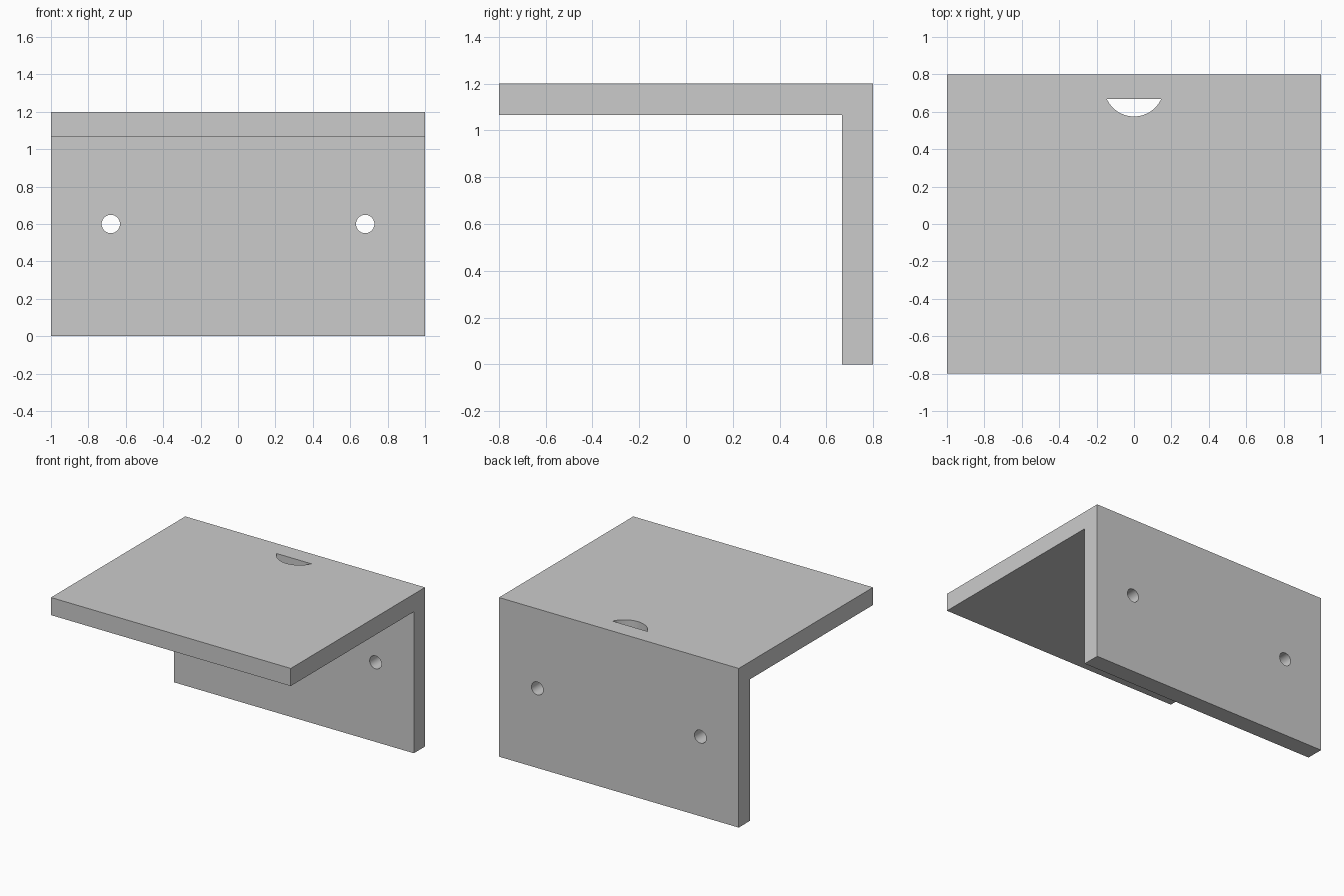
import bpy, bmesh, math
from mathutils import Vector

if "Cube" in bpy.data.objects:
    bpy.data.objects.remove(bpy.data.objects["Cube"])

T = 0.133                      # plate thickness
W, D, H = 1.0, 0.8, 1.2        # half width, half depth, height


def prism(name, profile, direction):
    """Extrude a closed 3D outline along a direction."""
    bm = bmesh.new()
    face = bm.faces.new([bm.verts.new(p) for p in profile])
    ext = bmesh.ops.extrude_face_region(bm, geom=[face])
    verts = [g for g in ext["geom"] if isinstance(g, bmesh.types.BMVert)]
    bmesh.ops.translate(bm, verts=verts, vec=Vector(direction))
    bmesh.ops.recalc_face_normals(bm, faces=bm.faces)
    mesh = bpy.data.meshes.new(name)
    bm.to_mesh(mesh)
    bm.free()
    obj = bpy.data.objects.new(name, mesh)
    bpy.context.collection.objects.link(obj)
    return obj


def cut(target, cutter):
    """Subtract the cutter and remove it."""
    bpy.context.view_layer.objects.active = target
    mod = target.modifiers.new("cut", 'BOOLEAN')
    mod.operation, mod.solver, mod.object = 'DIFFERENCE', 'EXACT', cutter
    bpy.ops.object.modifier_apply(modifier=mod.name)
    bpy.data.objects.remove(cutter, do_unlink=True)


# L-shaped bracket: top plate and back plate in one solid
outline = [(-D, H - T), (D - T, H - T), (D - T, 0), (D, 0), (D, H), (-D, H)]
bracket = prism("angle_bracket", [(-W, y, z) for y, z in outline], (2 * W, 0, 0))

# Two screw holes through the back plate
for x in (-0.68, 0.68):
    ring = [(x + 0.049 * math.cos(a), 0.5, 0.6 + 0.049 * math.sin(a))
            for a in (math.tau * i / 48 for i in range(48))]
    cut(bracket, prism("screw_hole_cutter", ring, (0, 0.5, 0)))

# Segment-shaped slot in the top plate, its flat side flush with the back plate
R, cy = 0.16, 0.735
start = math.asin((D - T - cy) / R)
arc = [(R * math.cos(a), cy + R * math.sin(a), 1.0)
       for a in (start + (-math.pi - 2 * start) * i / 32 for i in range(33))]
cut(bracket, prism("slot_cutter", arc, (0, 0, 0.4)))

# Smooth hole walls, sharp edges elsewhere
bpy.ops.object.select_all(action='DESELECT')
bracket.select_set(True)
bpy.context.view_layer.objects.active = bracket
bpy.ops.object.shade_smooth_by_angle(angle=math.radians(30))
